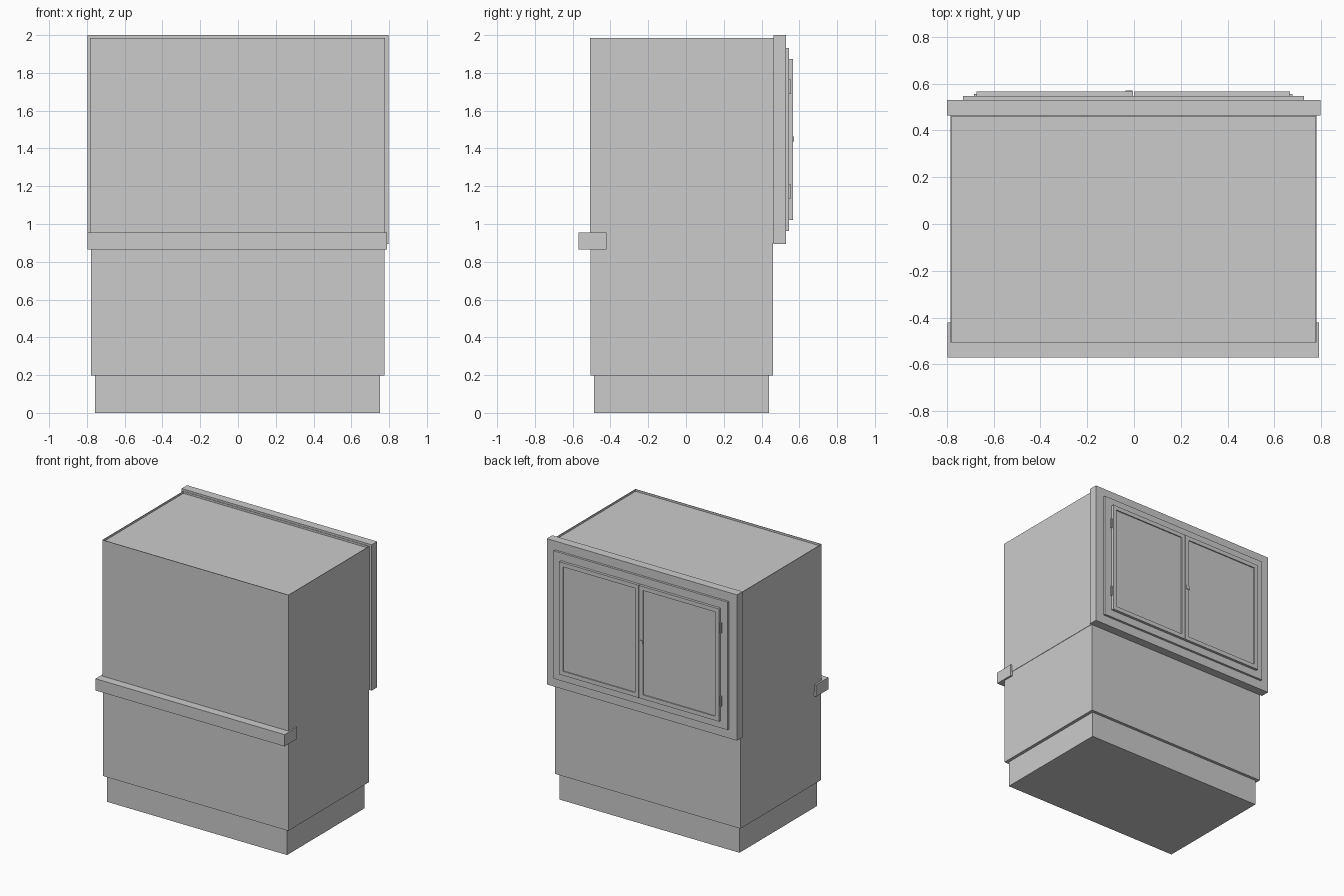
import bpy, bmesh

if "Cube" in bpy.data.objects:
    bpy.data.objects.remove(bpy.data.objects["Cube"])


def box(name, lo, hi, inset=None, normal=None):
    """Box from corner to corner; optionally recess one face: inset=(border, depth)."""
    bm = bmesh.new()
    bmesh.ops.create_cube(bm, size=1)
    for v in bm.verts:
        v.co = [(a + b) / 2 + c * (b - a) for a, b, c in zip(lo, hi, v.co)]
    bm.normal_update()
    if inset:
        axis = "xyz".index(normal)
        face = max(bm.faces, key=lambda f: f.normal[axis])
        bmesh.ops.inset_region(bm, faces=[face], thickness=inset[0])
        # sink the inner face with vertical walls
        sunk = bmesh.ops.extrude_discrete_faces(bm, faces=[face])["faces"][0]
        for v in sunk.verts:
            v.co[axis] -= inset[1]
    mesh = bpy.data.meshes.new(name)
    bm.to_mesh(mesh)
    bm.free()
    ob = bpy.data.objects.new(name, mesh)
    bpy.context.collection.objects.link(ob)
    return ob


# Main cabinet volumes
box("plinth", (-0.756, -0.487, 0), (0.752, 0.439, 0.197))
box("lower_body", (-0.779, -0.506, 0.197), (0.776, 0.461, 0.9))
box("upper_body", (-0.783, -0.507, 0.9), (0.779, 0.463, 1.985), (0.005, 0.015), "z")

# Front ledge
box("front_ledge", (-0.796, -0.57, 0.865), (0.79, -0.42, 0.954))

# Back frame and raised panel
box("back_frame", (-0.798, 0.463, 0.895), (0.797, 0.529, 2.0))
box("door_surround", (-0.73, 0.529, 0.964), (0.727, 0.546, 1.933))

# Pair of doors with recessed panels, each with two hinges
for side, x0, x1, hx in (("left", -0.673, -0.004, -0.675), ("right", 0.0, 0.667, 0.669)):
    box(side + "_door", (x0, 0.546, 1.02), (x1, 0.566, 1.874), (0.045, 0.008), "y")
    for level, z in (("lower", 1.172), ("upper", 1.727)):
        box(f"{side}_{level}_hinge", (hx - 0.008, 0.544, z - 0.038), (hx + 0.008, 0.556, z + 0.038))

# Small door latch
box("door_latch", (-0.036, 0.56, 1.436), (-0.006, 0.571, 1.462))
